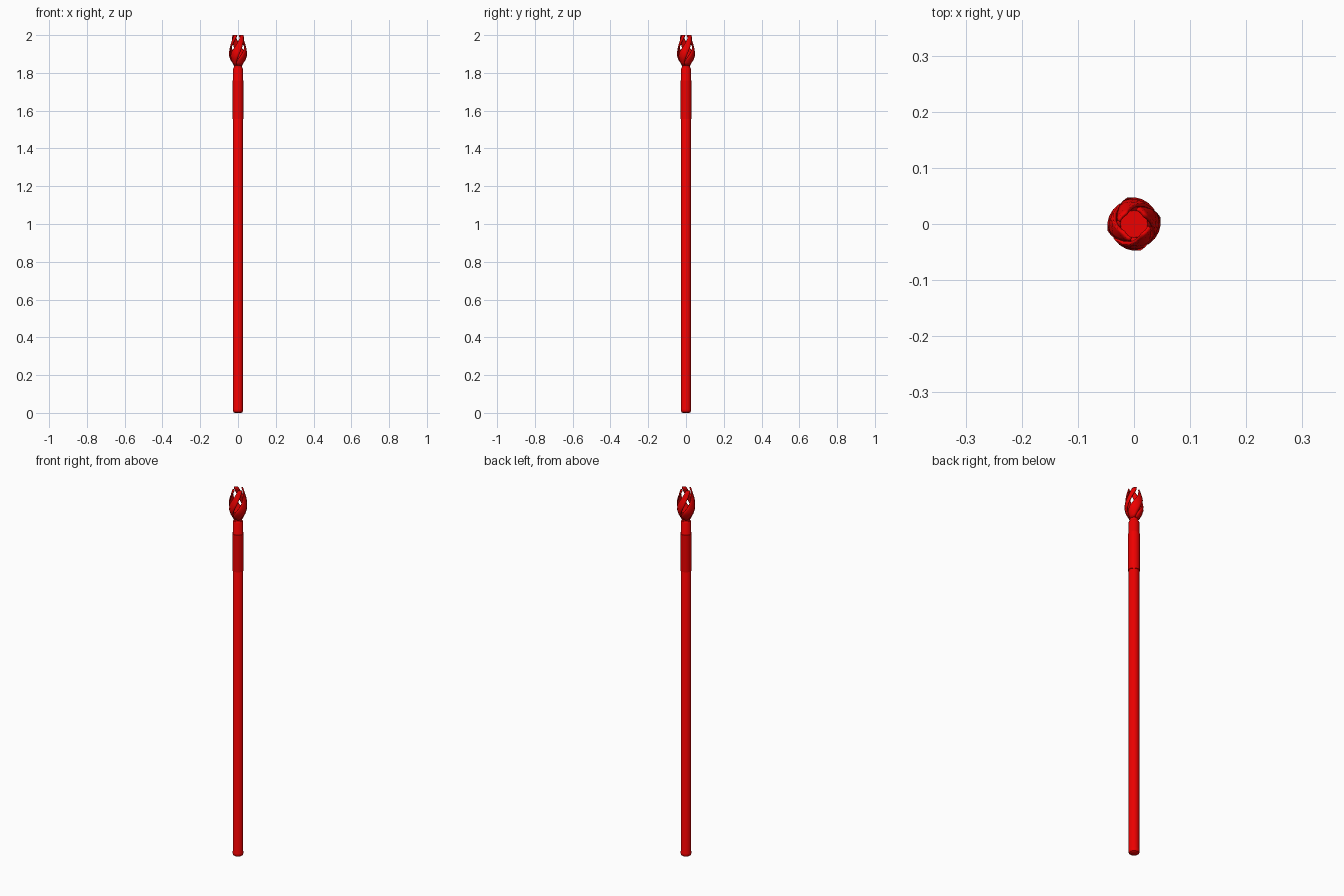
import bpy, bmesh
from math import sin, cos, pi, radians

if "Cube" in bpy.data.objects:
    bpy.data.objects.remove(bpy.data.objects["Cube"])

red = bpy.data.materials.new("red")
red.diffuse_color = (0.85, 0.0, 0.0, 1)
red.use_nodes = True
red.node_tree.nodes["Principled BSDF"].inputs["Base Color"].default_value = red.diffuse_color


def make_object(name, bm):
    bmesh.ops.recalc_face_normals(bm, faces=bm.faces)
    mesh = bpy.data.meshes.new(name)
    bm.to_mesh(mesh)
    bm.free()
    obj = bpy.data.objects.new(name, mesh)
    bpy.context.collection.objects.link(obj)
    mesh.materials.append(red)
    bpy.ops.object.select_all(action='DESELECT')
    obj.select_set(True)
    bpy.context.view_layer.objects.active = obj
    bpy.ops.object.shade_smooth_by_angle(angle=radians(35))
    return obj


def lathe(name, profile, sides=24):
    """Closed solid of revolution from (radius, z) points."""
    bm = bmesh.new()
    rings = [[bm.verts.new((r * cos(2 * pi * i / sides), r * sin(2 * pi * i / sides), z))
              for i in range(sides)] for r, z in profile]
    for a, b in zip(rings, rings[1:]):
        for i in range(sides):
            j = (i + 1) % sides
            bm.faces.new((a[i], a[j], b[j], b[i]))
    bm.faces.new(rings[0])
    bm.faces.new(rings[-1])
    return make_object(name, bm)


def blade(name, start):
    """Curved, twisted strip given by (z, radius, half width, twist) in degrees."""
    rows = [(1.840, 0.020, 46, 0), (1.855, 0.027, 45, 8), (1.870, 0.036, 43, 20),
            (1.890, 0.0425, 38, 36), (1.910, 0.0435, 33, 52), (1.930, 0.041, 29, 68),
            (1.950, 0.037, 26, 84), (1.970, 0.032, 25, 101), (1.988, 0.028, 25, 117),
            (2.000, 0.025, 22, 128)]
    bm = bmesh.new()
    grid = []
    for z, r, half, twist in rows:
        row = []
        for k in range(5):
            a = radians(start + twist + half * (k / 2 - 1))
            # leading edge sits a little prouder, so the blades overlap like petals
            rr = r + 0.002 * (k / 2 - 1)
            row.append(bm.verts.new((rr * cos(a), rr * sin(a), z)))
        grid.append(row)
    for a, b in zip(grid, grid[1:]):
        for k in range(4):
            bm.faces.new((a[k], a[k + 1], b[k + 1], b[k]))
    obj = make_object(name, bm)
    solid = obj.modifiers.new("thickness", 'SOLIDIFY')
    solid.thickness = 0.006
    solid.offset = 0


# Long pole with rounded foot
lathe("shaft", [(0.018, 0), (0.024, 0.004), (0.027, 0.012), (0.027, 0.020), (0.026, 0.023),
                (0.026, 1.822), (0.022, 1.828)])

# Grip sleeve near the top
lathe("sleeve", [(0.0265, 1.556), (0.0285, 1.557), (0.0285, 1.759), (0.0265, 1.76)])

# Neck and cup under the head
lathe("neck", [(0.022, 1.82), (0.020, 1.835), (0.022, 1.847), (0.026, 1.855), (0.024, 1.860)])

# Four twisted blades forming the bud-shaped head
for n in range(4):
    blade(f"head_blade_{n + 1}", 90 * n + 20)
